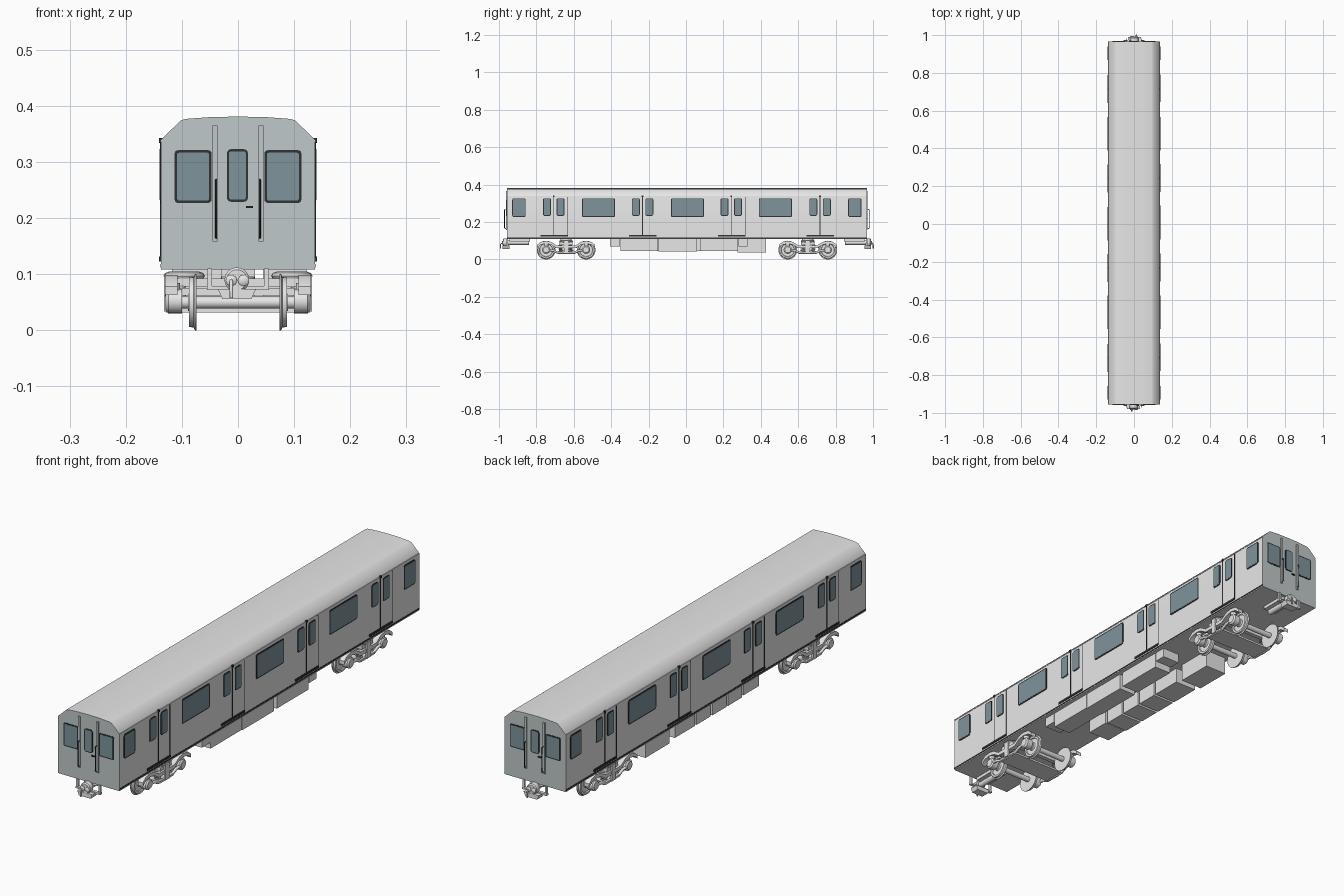
import bpy, bmesh, math
from mathutils import Matrix, Vector

if "Cube" in bpy.data.objects:
    bpy.data.objects.remove(bpy.data.objects["Cube"])

C = 0.005            # body centre along y
HALF, W = 0.9615, 0.1375


def material(name, rgb):
    m = bpy.data.materials.new(name)
    m.diffuse_color = (*rgb, 1)
    m.use_nodes = True
    m.node_tree.nodes["Principled BSDF"].inputs["Base Color"].default_value = m.diffuse_color
    return m


GREY = material("light_grey", (0.8, 0.8, 0.8))
END = material("end_blue_grey", (0.53, 0.58, 0.59))
GLASS = material("tinted_glass", (0.21, 0.30, 0.335))
DARK = material("black_rubber", (0.03, 0.032, 0.035))
# the car is identical when turned half a revolution
TURNS = [Matrix.Translation((0, C, 0)) @ Matrix.Rotation(a, 4, 'Z') for a in (0, math.pi)]


def add(name, bm, mat, M):
    bmesh.ops.recalc_face_normals(bm, faces=bm.faces)
    me = bpy.data.meshes.new(name)
    bm.to_mesh(me)
    bm.free()
    me.materials.append(mat)
    ob = bpy.data.objects.new(name, me)
    ob.matrix_world = M
    bpy.context.collection.objects.link(ob)
    return ob


def box(name, x, y, z, mat, M):
    bm = bmesh.new()
    bmesh.ops.create_cube(bm, size=1)
    for v in bm.verts:
        for i, r in enumerate((x, y, z)):
            v.co[i] = r[0] if v.co[i] < 0 else r[1]
    return add(name, bm, mat, M)


def extrude(name, pts, vec, mat, M):
    bm = bmesh.new()
    f = bm.faces.new([bm.verts.new(p) for p in pts])
    g = bmesh.ops.extrude_face_region(bm, geom=[f])
    bmesh.ops.translate(bm, vec=vec, verts=[v for v in g['geom'] if isinstance(v, bmesh.types.BMVert)])
    return add(name, bm, mat, M)


def lathe(name, profile, centre, axis, mat, M, n=28):
    """Spin (along, radius) pairs about an axis through centre."""
    bm = bmesh.new()
    q = Vector((0, 0, 1)).rotation_difference(Vector(axis))
    rings = [[bm.verts.new(Vector(centre) + q @ Vector((r * math.cos(k * math.tau / n),
              r * math.sin(k * math.tau / n), h))) for k in range(n)] for h, r in profile]
    for a, b in zip(rings, rings[1:]):
        for k in range(n):
            bm.faces.new((a[k], a[k - 1], b[k - 1], b[k]))
    bm.faces.new(rings[0])
    bm.faces.new(rings[-1])
    return add(name, bm, mat, M)


def rod(name, pts, r, mat, M, smooth=False):
    cu = bpy.data.curves.new(name, 'CURVE')
    cu.dimensions = '3D'
    cu.bevel_depth, cu.bevel_resolution, cu.use_fill_caps = r, 2, True
    cu.resolution_u = 4
    sp = cu.splines.new('NURBS' if smooth else 'POLY')
    sp.points.add(len(pts) - 1)
    for p, c in zip(sp.points, pts):
        p.co = (*c, 1)
    sp.use_endpoint_u = True
    cu.materials.append(mat)
    ob = bpy.data.objects.new(name, cu)
    ob.matrix_world = M
    bpy.context.collection.objects.link(ob)


def rounded(u0, u1, z0, z1, r):
    out = []
    for cu, cz, a in ((u1 - r, z1 - r, 0), (u0 + r, z1 - r, 90), (u0 + r, z0 + r, 180), (u1 - r, z0 + r, 270)):
        out += [(cu + r * math.cos(math.radians(a + t)), cz + r * math.sin(math.radians(a + t))) for t in (0, 30, 60, 90)]
    return out


def window(name, u0, u1, z0, z1, side, M, rim=0.005, r=0.008):
    """Black frame plate with a glass plate on it, on the side or the end wall."""
    for part, d, t, mat in (("frame", 0, 0.0025, DARK), ("glass", rim, 0.0032, GLASS)):
        ps = rounded(u0 + d, u1 - d, z0 + d, z1 - d, max(r - d, 0.003))
        if side:
            extrude(f"{name}_{part}", [(W - 0.001, u, z) for u, z in ps], (t, 0, 0), mat, M)
        else:
            extrude(f"{name}_{part}", [(u, -HALF + 0.001, z) for u, z in ps], (0, -t, 0), mat, M)


# body shell: cross-section swept along the car, end walls blue-grey
half = [(W, 0.108), (W, 0.334), (0.136, 0.341), (0.102, 0.374), (0.094, 0.3767), (0.05, 0.380)]
section = half + [(0, 0.381)] + [(-x, z) for x, z in reversed(half)]
body = extrude("body_shell", [(x, -HALF, z) for x, z in section], (0, 2 * HALF, 0), GREY, TURNS[0])
body.data.materials.append(END)
for p in body.data.polygons:
    p.material_index = int(abs(p.normal.y) > 0.9)

for M in TURNS:
    # side windows
    for v, w in ((-0.898, 0.036), (-0.473, 0.089), (0.003, 0.089), (0.473, 0.089), (0.898, 0.036)):
        window("side_window", v - w, v + w, 0.227, 0.327, True, M)
    # sliding doors
    for v in (-0.712, -0.237, 0.237, 0.712):
        for o in (-0.036, 0.036):
            window("door_window", v + o - 0.021, v + o + 0.021, 0.233, 0.327, True, M, 0.004)
        box("door_gap", (W - 0.001, W + 0.0012), (v - 0.002, v + 0.002), (0.13, 0.34), DARK, M)
        box("door_edge", (W - 0.001, W + 0.0012), (v + 0.073, v + 0.0755), (0.13, 0.335), DARK, M)
        box("door_threshold", (W - 0.001, W + 0.003), (v - 0.072, v + 0.0755), (0.123, 0.132), DARK, M)
        box("door_lamp", (W - 0.003, W + 0.003), (v - 0.005, v + 0.005), (0.334, 0.343), DARK, M)
    box("sill_strip", (W - 0.001, W + 0.001), (-HALF, HALF), (0.112, 0.118), DARK, M)
    box("roof_gutter", (W - 0.002, W + 0.001), (-HALF, HALF), (0.336, 0.340), GREY, M)

    # end wall: windows, door posts, handrails and handle
    for s in (-1, 1):
        window("cab_window", s * 0.08 - 0.033, s * 0.08 + 0.033, 0.227, 0.321, False, M, 0.0045, 0.006)
        box("door_post", (s * 0.041 - 0.0045, s * 0.041 + 0.0045), (-HALF - 0.005, -HALF + 0.001), (0.158, 0.365), END, M)
        y = -HALF
        rod("end_handrail", [(s * 0.039, y, 0.163), (s * 0.039, y - 0.014, 0.168),
                             (s * 0.039, y - 0.014, 0.265), (s * 0.039, y, 0.270)], 0.0018, DARK, M)
    window("end_door_window", -0.020, 0.018, 0.229, 0.323, False, M, 0.004)
    box("door_handle", (0.014, 0.027), (-HALF - 0.006, -HALF), (0.218, 0.222), DARK, M)

    # coupler
    lathe("coupler_shaft", [(0, 0.012), (0.12, 0.012)], (0, -0.965, 0.09), (0, 1, 0), GREY, M)
    lathe("coupler_head", [(0, 0.018), (0.004, 0.022), (0.022, 0.022)], (-0.002, -0.984, 0.09), (0, 1, 0), GREY, M)
    for x in (-0.012, 0.010):
        lathe("coupler_pin", [(0, 0.006), (0.003, 0.010), (0.012, 0.010)], (x, -0.990, 0.089), (0, 1, 0), GREY, M, 16)
    extrude("coupler_tray", [(x, -0.985, z) for x, z in ((-0.036, 0.074), (-0.028, 0.056), (0.024, 0.056), (0.032, 0.074))],
            (0, 0.035, 0), GREY, M)
    box("coupler_bar", (-0.055, 0.055), (-0.968, -0.955), (0.072, 0.079), GREY, M)
    box("coupler_mount", (-0.03, 0.03), (-0.95, -0.84), (0.095, 0.109), GREY, M)
    for s in (-1, 1):
        box("coupler_hanger", (s * 0.05 - 0.004, s * 0.05 + 0.004), (-0.966, -0.957), (0.072, 0.110), GREY, M)
    rod("brake_hose", [(-0.012, -0.955, 0.085), (-0.012, -0.985, 0.092), (-0.012, -0.996, 0.082),
                       (-0.012, -0.996, 0.058)], 0.003, GREY, M)

    # bogie
    b = -0.646
    for a in (b - 0.107, b + 0.107):
        lathe("axle", [(-0.118, 0.011), (0.118, 0.011)], (0, a, 0.05), (1, 0, 0), GREY, M)
        for s in (-1, 1):
            lathe("wheel", [(0, 0.05), (0.003, 0.05), (0.005, 0.045), (0.013, 0.044), (0.013, 0.036),
                            (0.009, 0.034), (0.009, 0.017), (0.015, 0.015)], (s * 0.074, a, 0.05), (s, 0, 0), GREY, M, 36)
            lathe("axle_box", [(0, 0.022), (0.024, 0.022), (0.029, 0.016)], (s * 0.100, a, 0.052), (s, 0, 0), GREY, M, 20)
            lathe("axle_air_cushion", [(0, 0.012), (0.012, 0.012)], (s * 0.115, a, 0.072), (0, 0, 1), GREY, M, 16)
    for s in (-1, 1):
        # swan-neck side frame: arches over each wheel, dips in the middle
        prof = [(-0.155, 0.078), (-0.135, 0.094), (-0.107, 0.099), (-0.08, 0.094), (-0.05, 0.075), (0.05, 0.075),
                (0.08, 0.094), (0.107, 0.099), (0.135, 0.094), (0.155, 0.078)]
        loop = prof + [(y, z - 0.015) for y, z in reversed(prof)]
        extrude("side_frame", [(s * 0.108, b + y, z) for y, z in loop], (s * 0.022, 0, 0), GREY, M)
        # equalizer bar hung below
        eq = [(-0.107, 0.05), (-0.07, 0.048), (-0.045, 0.036), (0.045, 0.036), (0.07, 0.048), (0.107, 0.05)]
        rod("equalizer_bar", [(s * 0.122, b + y, z) for y, z in eq], 0.006, GREY, M)
        # coil springs
        for dy in (-0.027, 0.027):
            rod("coil_spring", [(s * 0.106 + 0.011 * math.cos(k * math.tau / 8), b + dy + 0.011 * math.sin(k * math.tau / 8),
                                 0.038 + 0.04 * k / 40) for k in range(41)], 0.0025, GREY, M)
        lathe("air_spring", [(0, 0.026), (0.003, 0.034), (0.008, 0.037), (0.013, 0.034), (0.016, 0.026)],
              (s * 0.096, b, 0.089), (0, 0, 1), GREY, M)
        box("bolster_hanger", (s * 0.128 - 0.004, s * 0.128 + 0.004), (b - 0.012, b + 0.012), (0.034, 0.1), GREY, M)
    box("bolster", (-0.125, 0.125), (b - 0.035, b + 0.035), (0.078, 0.092), GREY, M)
    box("spring_plank", (-0.128, 0.128), (b - 0.045, b + 0.045), (0.032, 0.040), GREY, M)
    lathe("centre_pivot", [(0, 0.03), (0.025, 0.03)], (0, b, 0.088), (0, 0, 1), GREY, M)
    for dy in (-0.05, 0.05):
        box("transom", (-0.11, 0.11), (b + dy - 0.009, b + dy + 0.009), (0.062, 0.075), GREY, M)

# underfloor equipment: near row and far row
for y0, y1, z in ((-0.406, -0.352, 0.070), (-0.350, -0.152, 0.045), (-0.148, 0.058, 0.042), (0.075, 0.278, 0.045), (0.282, 0.33, 0.07)):
    box("equipment_case_right", (0.045, 0.122), (y0, y1), (z, 0.11), GREY, Matrix())
for y0, y1, z in ((-0.30, -0.20, 0.05), (-0.19, -0.10, 0.045), (-0.09, 0.00, 0.045), (0.01, 0.10, 0.045), (0.11, 0.24, 0.045), (0.275, 0.428, 0.036)):
    box("equipment_case_left", (-0.118, -0.02), (y0, y1), (z, 0.11), GREY, Matrix())

# smooth the round parts, keep edges crisp
bpy.ops.object.select_all(action='DESELECT')
for ob in bpy.context.scene.objects:
    ob.select_set(ob.type == 'MESH')
bpy.context.view_layer.objects.active = body
bpy.ops.object.shade_smooth_by_angle(angle=math.radians(38))
